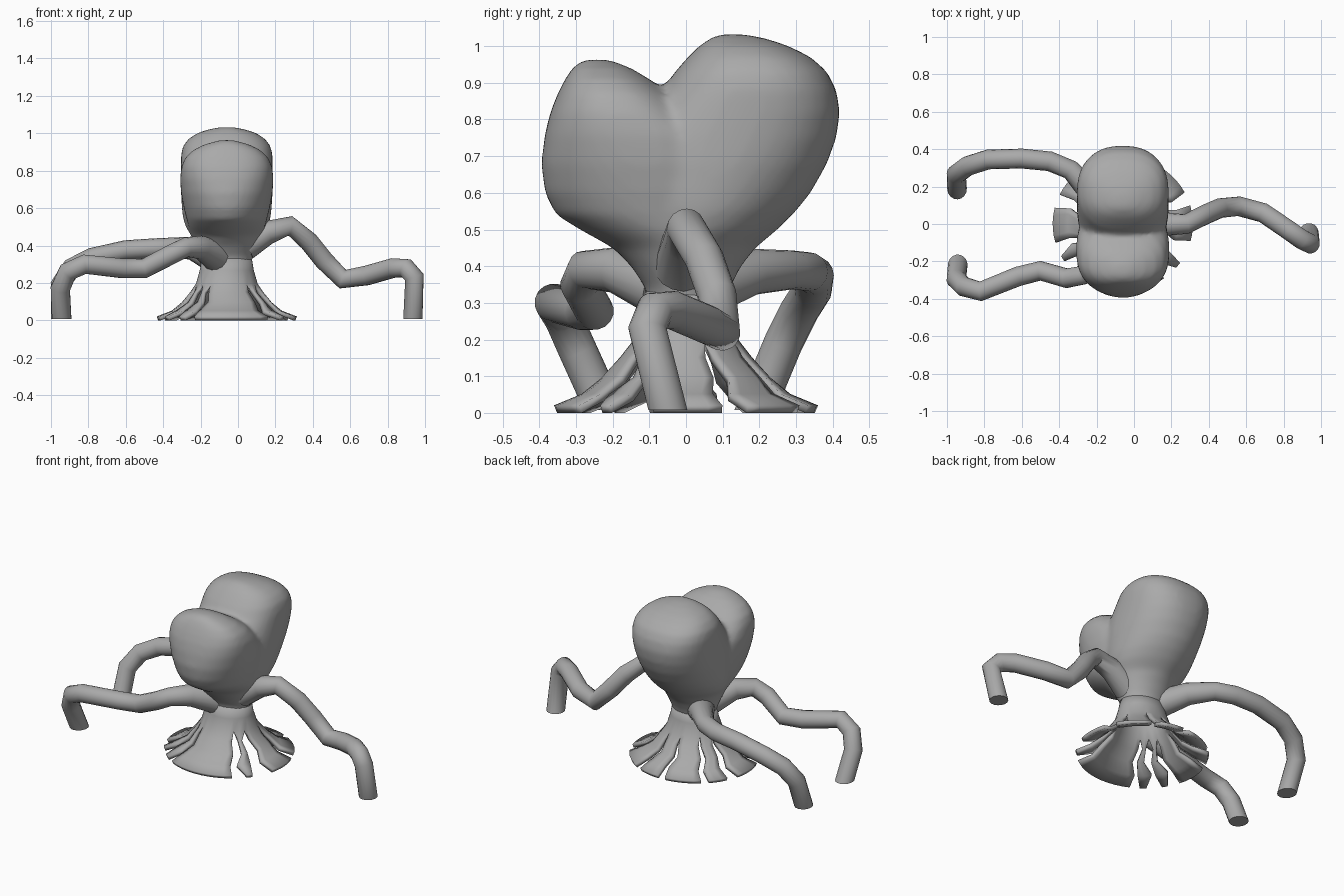
import bpy, bmesh
from math import sin, cos, pi, radians

cube = bpy.data.objects.get("Cube")
if cube:
    bpy.data.objects.remove(cube)

grey = bpy.data.materials.new("plain grey")
grey.use_nodes = True
tone = (0.4, 0.4, 0.4, 1)
grey.diffuse_color = tone
grey.node_tree.nodes["Principled BSDF"].inputs["Base Color"].default_value = tone

CX = -0.06  # body axis


def add_object(name, mesh, angle):
    mesh.materials.clear()
    mesh.materials.append(grey)
    ob = bpy.data.objects.new(name, mesh)
    bpy.context.collection.objects.link(ob)
    bpy.ops.object.select_all(action="DESELECT")
    ob.select_set(True)
    bpy.context.view_layer.objects.active = ob
    bpy.ops.object.shade_smooth_by_angle(angle=radians(angle))
    return ob


def signed_power(v, p):
    return abs(v) ** p * (1 if v > 0 else -1)


def loft(bm, rings, sides=40):
    """Closed stack of rings (z, y min, y max, half width): pointed low, boxy high."""
    loops = []
    for z, y0, y1, w in rings:
        power = 1 if z < .42 else max(.84, 1.12 - .85 * (z - .45))
        loops.append([bm.verts.new((
            CX + w * signed_power(cos(2 * pi * i / sides), power),
            (y0 + y1) / 2 + (y1 - y0) / 2 * signed_power(sin(2 * pi * i / sides), power),
            z)) for i in range(sides)])
    for a, b in zip(loops, loops[1:]):
        for i in range(sides):
            j = (i + 1) % sides
            bm.faces.new((a[i], a[j], b[j], b[i]))
    bm.faces.new(loops[0][::-1])
    bm.faces.new(loops[-1])


# Two-lobed body, fused into one skin
front_lobe = [(.29, -.105, .105, .13), (.34, -.11, .115, .14), (.4, -.15, .15, .165),
              (.45, -.2, .17, .185), (.5, -.29, .18, .205), (.54, -.355, .19, .215),
              (.6, -.385, .2, .23), (.68, -.395, .17, .245), (.76, -.385, .1, .25),
              (.82, -.37, .02, .243), (.87, -.35, -.04, .222), (.91, -.33, -.1, .18),
              (.94, -.31, -.15, .12), (.963, -.28, -.21, .04)]
back_lobe = [(.29, -.105, .105, .13), (.34, -.11, .12, .14), (.4, -.14, .15, .165),
             (.45, -.17, .19, .19), (.5, -.19, .25, .22), (.55, -.21, .3, .235),
             (.6, -.22, .34, .24), (.68, -.21, .385, .245), (.75, -.18, .41, .245),
             (.82, -.12, .42, .245), (.88, -.065, .41, .245), (.93, -.03, .385, .235),
             (.97, .005, .34, .205), (1.0, .035, .28, .16), (1.02, .065, .22, .1),
             (1.032, .09, .16, .04)]
bm = bmesh.new()
loft(bm, front_lobe)
loft(bm, back_lobe)
mesh = bpy.data.meshes.new("body")
bm.to_mesh(mesh)
bm.free()
body = add_object("body", mesh, 60)
remesh = body.modifiers.new("fuse", "REMESH")
remesh.mode = "VOXEL"
remesh.voxel_size = 0.014
remesh.use_smooth_shade = True
smooth = body.modifiers.new("soften", "SMOOTH")
smooth.factor = 0.5
smooth.iterations = 8


# Bent tube legs, thicker at the root, cut level at the foot
def leg(name, points):
    curve = bpy.data.curves.new(name + "_path", "CURVE")
    curve.dimensions = "3D"
    curve.bevel_depth = 0.053
    curve.bevel_resolution = 6
    curve.use_fill_caps = True
    spline = curve.splines.new("POLY")
    spline.points.add(len(points) - 1)
    for k, (p, co) in enumerate(zip(spline.points, points)):
        p.co = (*co, 1)
        p.radius = (1.5, 1.2)[k] if k < 2 else 1
    guide = bpy.data.objects.new(name + "_guide", curve)
    bpy.context.collection.objects.link(guide)
    bpy.context.view_layer.update()
    mesh = bpy.data.meshes.new_from_object(
        guide.evaluated_get(bpy.context.evaluated_depsgraph_get()))
    mesh.name = name
    bpy.data.objects.remove(guide)
    bm = bmesh.new()
    bm.from_mesh(mesh)
    bmesh.ops.remove_doubles(bm, verts=bm.verts, dist=0.0001)
    cut = bmesh.ops.bisect_plane(bm, geom=bm.verts[:] + bm.edges[:] + bm.faces[:],
                                 plane_co=(0, 0, .008), plane_no=(0, 0, 1), clear_inner=True)
    bmesh.ops.holes_fill(bm, edges=[e for e in cut["geom_cut"]
                                    if isinstance(e, bmesh.types.BMEdge)], sides=0)
    bmesh.ops.recalc_face_normals(bm, faces=bm.faces)
    bm.to_mesh(mesh)
    bm.free()
    add_object(name, mesh, 60)


leg("left_leg", [(.04, -.01, .4), (.16, 0, .47), (.28, 0, .505), (.38, .05, .42),
                 (.46, .085, .32), (.56, .095, .22), (.69, .06, .24), (.83, -.035, .28),
                 (.9, -.085, .278), (.943, -.105, .23), (.933, -.035, -.05)])
leg("right_back_leg", [(-.14, .05, .34), (-.24, .18, .385), (-.34, .29, .39),
                       (-.45, .335, .385), (-.6, .35, .375), (-.78, .345, .335),
                       (-.89, .31, .28), (-.95, .265, .19), (-.945, .165, -.05)])
leg("right_front_leg", [(-.12, -.07, .34), (-.2, -.19, .39), (-.28, -.275, .39),
                        (-.36, -.29, .35), (-.5, -.25, .278), (-.62, -.28, .278),
                        (-.82, -.36, .3), (-.91, -.335, .26), (-.95, -.295, .17),
                        (-.94, -.195, -.05)])

# Flaring skirt: a thin shell, whole at the neck and torn into panels below
# rows: x radius, y radius, height, sideways jag, share of gap opened, splinter width
rows = [(.132, .108, .345, 0, 0, 1), (.145, .12, .27, 0, 0, 1), (.165, .145, .2, 0, 0, 1),
        (.195, .18, .155, 0, .8, .45), (.24, .23, .1, 4, 1.2, .8),
        (.295, .285, .055, -1, 1, 1.2), (.375, .36, .024, 1, 1.2, .5)]
panels = [(-119, -54), (-45, -32), (-17, 16), (26, 59), (66, 89), (95, 129),
          (135, 154), (164, 196), (204, 216), (223, 236)]
bm = bmesh.new()
for k, (a, b) in enumerate(panels):
    before = panels[k - 1][1] - (360 if k == 0 else 0)
    after = panels[k + 1][0] if k + 1 < len(panels) else panels[0][0] + 360
    steps = max(2, round((b - a) / 7))
    loops = []
    for rx, ry, z, jag, opened, narrow in rows:
        lo = (a + before) / 2 * (1 - opened) + a * opened + jag
        hi = (b + after) / 2 * (1 - opened) + b * opened + jag
        if b - a < 15:
            middle, half = (lo + hi) / 2, (hi - lo) / 2 * narrow
            lo, hi = middle - half, middle + half
        angles = [radians(lo + (hi - lo) * i / steps) for i in range(steps + 1)]
        loops.append([bm.verts.new((CX + rx * cos(t), ry * sin(t), z)) for t in angles])
    for top, low in zip(loops, loops[1:]):
        for i in range(steps):
            bm.faces.new((low[i], low[i + 1], top[i + 1], top[i]))
bmesh.ops.remove_doubles(bm, verts=bm.verts, dist=0.0005)
mesh = bpy.data.meshes.new("skirt")
bm.to_mesh(mesh)
bm.free()
skirt = add_object("skirt", mesh, 35)
shell = skirt.modifiers.new("shell", "SOLIDIFY")
shell.thickness = 0.022
shell.offset = -1
bpy.context.view_layer.update()

# Rest the skirt on the ground
evaluated = skirt.evaluated_get(bpy.context.evaluated_depsgraph_get())
skirt.location.z -= min(v.co.z for v in evaluated.data.vertices)
